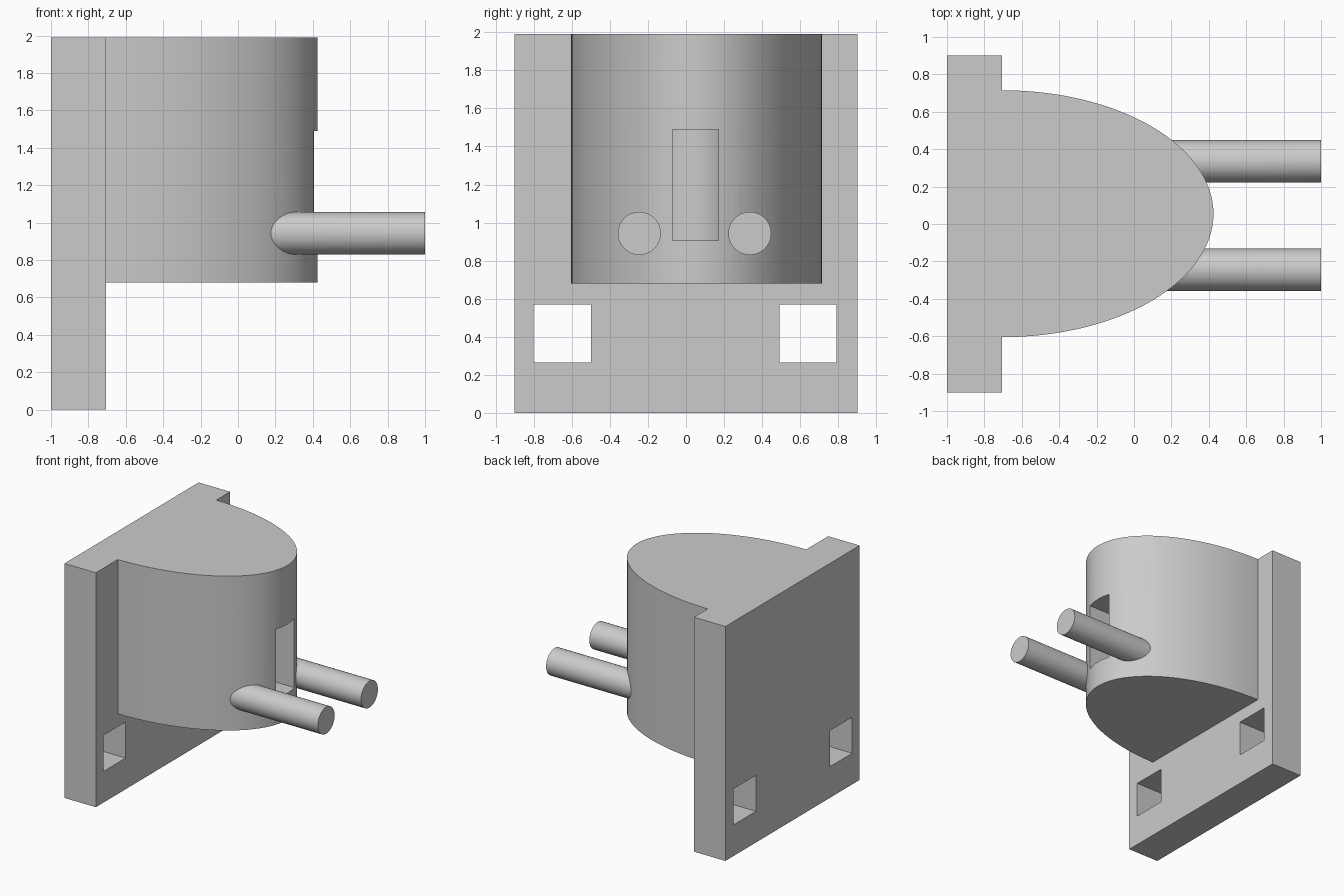
import bpy, bmesh, math
from mathutils import Matrix, Vector

cube = bpy.data.objects.get("Cube")
if cube:
    bpy.data.objects.remove(cube, do_unlink=True)

grey = bpy.data.materials.new("light grey plastic")
grey.use_nodes = True
colour = (0.6, 0.6, 0.6, 1)
grey.diffuse_color = colour
grey.node_tree.nodes["Principled BSDF"].inputs["Base Color"].default_value = colour

TOP = 1.99
PLATE_FRONT = -0.705
MID_Y = 0.055


def finish(bm, name):
    bmesh.ops.recalc_face_normals(bm, faces=bm.faces)
    mesh = bpy.data.meshes.new(name)
    bm.to_mesh(mesh)
    bm.free()
    mesh.materials.append(grey)
    obj = bpy.data.objects.new(name, mesh)
    bpy.context.collection.objects.link(obj)
    return obj


def box(name, low, high):
    low, high = Vector(low), Vector(high)
    bm = bmesh.new()
    place = Matrix.Translation((low + high) / 2) @ Matrix.Diagonal((*(high - low), 1))
    bmesh.ops.create_cube(bm, size=1, matrix=place)
    return finish(bm, name)


def prism(name, outline, bottom, top):
    bm = bmesh.new()
    base = bm.faces.new([bm.verts.new((x, y, bottom)) for x, y in outline])
    new = bmesh.ops.extrude_face_region(bm, geom=[base])["geom"]
    bmesh.ops.translate(bm, vec=(0, 0, top - bottom),
                        verts=[v for v in new if isinstance(v, bmesh.types.BMVert)])
    return finish(bm, name)


def half_ellipse(length, half_width, steps=64):
    angles = [math.pi * (i / steps - 0.5) for i in range(steps + 1)]
    return [(PLATE_FRONT + length * math.cos(a), MID_Y + half_width * math.sin(a))
            for a in angles]


def combine(target, other, operation):
    mod = target.modifiers.new(operation.lower(), "BOOLEAN")
    mod.operation = operation
    mod.solver = "EXACT"
    mod.object = other
    bpy.context.view_layer.objects.active = target
    bpy.ops.object.modifier_apply(modifier=mod.name)
    bpy.data.objects.remove(other, do_unlink=True)


# Back plate with two square mounting holes
plug = box("plug_adapter", (-1, -0.9, 0), (PLATE_FRONT, 0.9, TOP))
for y in (-0.8, 0.49):
    combine(plug, box("hole_cutter", (-1.2, y, 0.265), (-0.5, y + 0.3, 0.57)), "DIFFERENCE")

# Rounded body with a slot whose inner wall follows the curve
body = prism("body", half_ellipse(1.13, 0.66), 0.68, TOP)
slot = box("slot_cutter", (0, -0.07, 0.905), (0.6, 0.17, 1.49))
combine(slot, prism("slot_back", half_ellipse(0.93, 0.46), 0.5, 1.8), "DIFFERENCE")
combine(body, slot, "DIFFERENCE")
combine(plug, body, "UNION")

# Round prongs
for y in (-0.245, 0.335):
    bm = bmesh.new()
    place = Matrix.Translation((0.5, y, 0.943)) @ Matrix.Rotation(math.pi / 2, 4, "Y")
    bmesh.ops.create_cone(bm, cap_ends=True, segments=48, radius1=0.113, radius2=0.113,
                          depth=1, matrix=place)
    combine(plug, finish(bm, "prong"), "UNION")

# Smooth curves, sharp corners
bpy.ops.object.select_all(action="DESELECT")
plug.select_set(True)
bpy.context.view_layer.objects.active = plug
bpy.ops.object.shade_smooth_by_angle(angle=math.radians(30))
